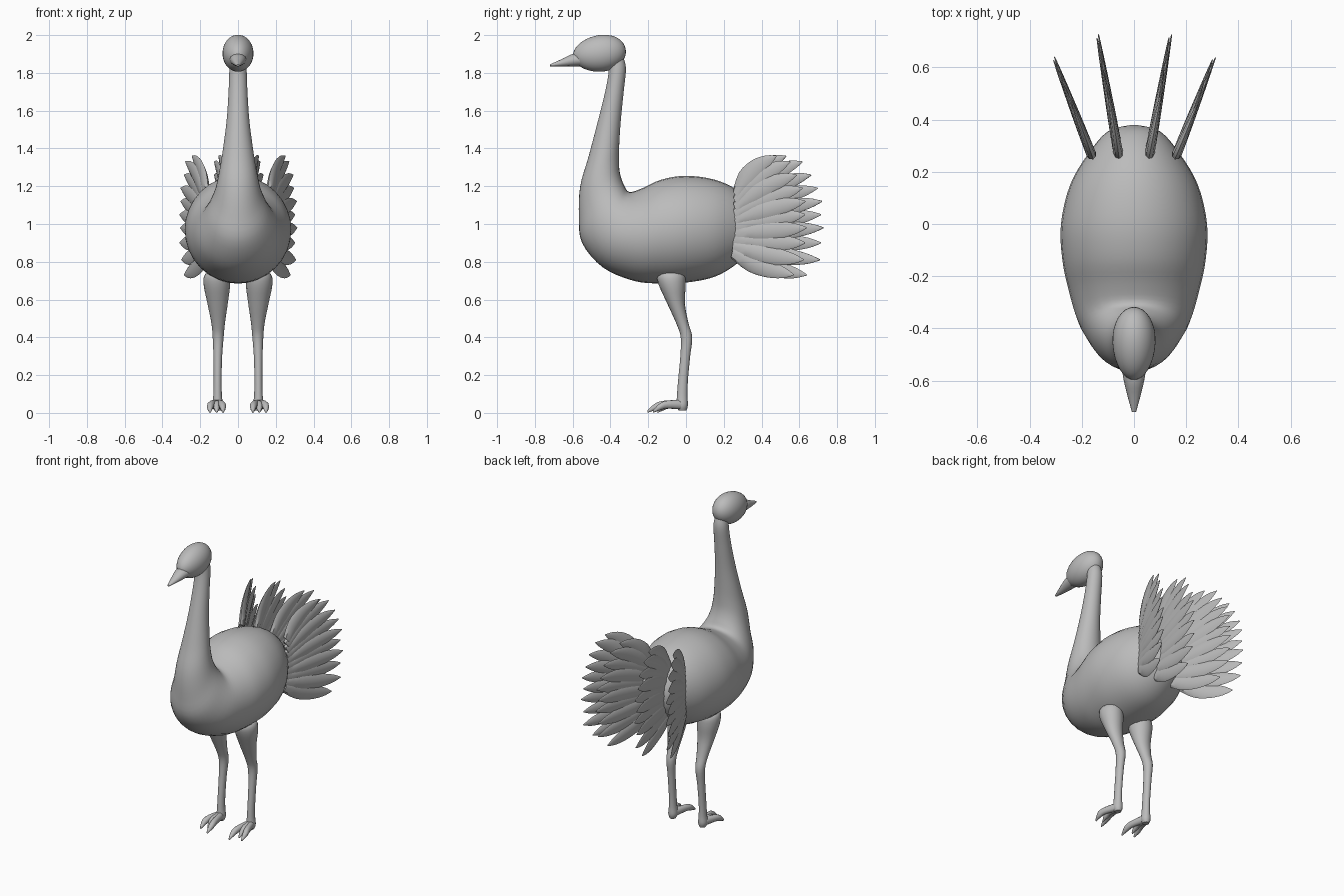
import bpy, bmesh
from math import cos, sin, pi, radians
from mathutils import Vector as V

cube = bpy.data.objects.get("Cube")
if cube:
    bpy.data.objects.remove(cube, do_unlink=True)

grey = bpy.data.materials.new("plain grey")
grey.use_nodes = True
grey.diffuse_color = (0.5, 0.5, 0.5, 1)
grey.node_tree.nodes["Principled BSDF"].inputs["Base Color"].default_value = (0.5, 0.5, 0.5, 1)


def finish(bm, name, angle=50):
    """Turn a bmesh into a smooth shaded object."""
    bmesh.ops.recalc_face_normals(bm, faces=bm.faces)
    mesh = bpy.data.meshes.new(name)
    bm.to_mesh(mesh)
    bm.free()
    mesh.materials.append(grey)
    obj = bpy.data.objects.new(name, mesh)
    bpy.context.collection.objects.link(obj)
    bpy.ops.object.select_all(action="DESELECT")
    obj.select_set(True)
    bpy.context.view_layer.objects.active = obj
    bpy.ops.object.shade_smooth_by_angle(angle=radians(angle))
    return obj


def spline(p, steps):
    """Catmull-Rom interpolation through a list of vectors."""
    out = []
    for i in range(len(p) - 1):
        a, b, c, d = p[max(i - 1, 0)], p[i], p[i + 1], p[min(i + 2, len(p) - 1)]
        for k in range(steps):
            t = k / steps
            out.append(b + (c - a) * (t / 2) + (a * 2 - b * 5 + c * 4 - d) * (t * t / 2)
                       + (b * 3 - a - c * 3 + d) * (t ** 3 / 2))
    return out + [p[-1]]


def loft(bm, sections, sides=24, steps=4):
    """Skin elliptical sections, each a centre and two half axes."""
    tracks = [spline(list(track), steps) for track in zip(*sections)]
    rings = []
    for c, a, b in zip(*tracks):
        rings.append([bm.verts.new(c + a * cos(2 * pi * i / sides) + b * sin(2 * pi * i / sides))
                      for i in range(sides)])
    for r, s in zip(rings, rings[1:]):
        for i in range(sides):
            j = (i + 1) % sides
            bm.faces.new((r[i], r[j], s[j], s[i]))
    bm.faces.new(rings[0])
    bm.faces.new(rings[-1])


def profile(rows, x=0.0):
    """Sections from rows of: upper y, z, lower y, z, half width, optional x."""
    out = []
    for ya, za, yb, zb, w, *cx in rows:
        upper, lower = V((0, ya, za)), V((0, yb, zb))
        centre = (upper + lower) / 2 + V((cx[0] if cx else x, 0, 0))
        out.append((centre, V((w, 0, 0)), (upper - lower) / 2))
    return out


# Body and neck in one skin, from the rump to the throat
bm = bmesh.new()
loft(bm, profile([
    (.38, 1.0, .38, .98, .01),
    (.355, 1.09, .355, .88, .10),
    (.27, 1.18, .27, .79, .175),
    (.15, 1.235, .15, .72, .245),
    (0, 1.255, 0, .69, .28),
    (-.13, 1.235, -.14, .685, .275),
    (-.23, 1.19, -.28, .7, .25),
    (-.3, 1.17, -.44, .77, .215),
    (-.33, 1.21, -.55, .9, .165),
    (-.35, 1.27, -.567, 1.04, .125),
    (-.355, 1.34, -.56, 1.2, .1),
    (-.353, 1.43, -.515, 1.36, .08),
    (-.345, 1.55, -.465, 1.55, .06),
    (-.33, 1.7, -.428, 1.7, .05),
    (-.318, 1.82, -.41, 1.8, .046),
    (-.33, 1.88, -.41, 1.86, .04)]), sides=32)
finish(bm, "body_and_neck")

# Head, an egg that is fuller at the back
bm = bmesh.new()
bmesh.ops.create_uvsphere(bm, u_segments=32, v_segments=20, radius=1)
for v in bm.verts:
    full = 1 + .08 * v.co.y
    v.co = V((v.co.x * .082 * full, v.co.y * .14 - .458, v.co.z * .097 * full + .01 * v.co.y + 1.903))
finish(bm, "head")

# Beak
bm = bmesh.new()
loft(bm, profile([
    (-.53, 1.91, -.5, 1.835, .05),
    (-.6, 1.9, -.57, 1.835, .042),
    (-.66, 1.872, -.65, 1.834, .026),
    (-.72, 1.845, -.72, 1.835, .008)]), sides=12)
finish(bm, "beak")

# Legs and feet
for side, word in ((1, "left"), (-1, "right")):
    bm = bmesh.new()
    loft(bm, [(V((c.x * side, c.y, c.z)), a, b) for c, a, b in profile([
        (-.06, .755, -.1, .755, .02, .11),
        (-.01, .735, -.15, .735, .062, .112),
        (-.002, .68, -.145, .68, .07, .112),
        (-.006, .58, -.1, .58, .054, .108),
        (.012, .48, -.05, .47, .036, .105),
        (.033, .4, -.028, .4, .029, .105),
        (.022, .3, -.03, .3, .023, .107),
        (.01, .17, -.042, .17, .021, .108),
        (.008, .09, -.048, .09, .023, .108),
        (.01, .04, -.05, .04, .028, .108),
        (.002, .012, -.04, .012, .018, .108)])], sides=16)
    finish(bm, word + "_leg")

    bm = bmesh.new()
    for tip_x, tip_y in ((.08, -.205), (.113, -.15), (.148, -.175)):
        mid_x, mid_y = (.108 + tip_x) / 2, (tip_y - .02) / 2
        loft(bm, profile([
            (0, .07, 0, .015, .02, .108 * side),
            (mid_y, .066, mid_y, .022, .019, (mid_x * .5 + tip_x * .5) * side),
            (tip_y * .8, .05, tip_y * .8, .012, .017, tip_x * side),
            (tip_y, .012, tip_y, 0, .005, tip_x * side)]), sides=10)
    finish(bm, word + "_foot")

# Feather tips in the plane of a fan: distance outwards and height
TIPS = [(.225, 1.36), (.3, 1.33), (.34, 1.26), (.37, 1.19), (.39, 1.12),
        (.385, 1.05), (.396, .98), (.385, .9), (.38, .81), (.32, .73)]


def fan(name, base, tip, scale):
    """A flat upright fan of overlapping feathers, thick at its root."""
    out = (tip - base).normalized()
    across = V((-out.y, out.x, 0))
    up = V((0, 0, 1))
    bm = bmesh.new()
    for i, (u, z) in enumerate(TIPS):
        f = i / (len(TIPS) - 1)
        start = base + up * (1.15 - .3 * f) - out * .02 * f
        end = base + out * u * scale + up * z
        span = end - start
        blade = across.cross(span).normalized()
        if blade.z < 0:
            blade = -blade
        bow = blade * .035 * (1 - 1.5 * f)
        sections = []
        for t, wide, thick in ((0, .035, .019), (.3, .052, .016), (.6, .046, .011),
                               (.85, .028, .006), (1, .003, .002)):
            centre = start + span * t + bow * 4 * t * (1 - t)
            centre += across * (.004 if i % 2 else -.004) * t
            sections.append((centre, blade * wide, across * thick))
        loft(bm, sections, sides=8, steps=3)
    finish(bm, name, 35)


for side, word in ((1, "left"), (-1, "right")):
    fan(word + "_outer_feathers", V((.165 * side, .27, 0)), V((.305 * side, .63, 0)), 1)
    fan(word + "_inner_feathers", V((.06 * side, .27, 0)), V((.14 * side, .725, 0)), 1.17)
